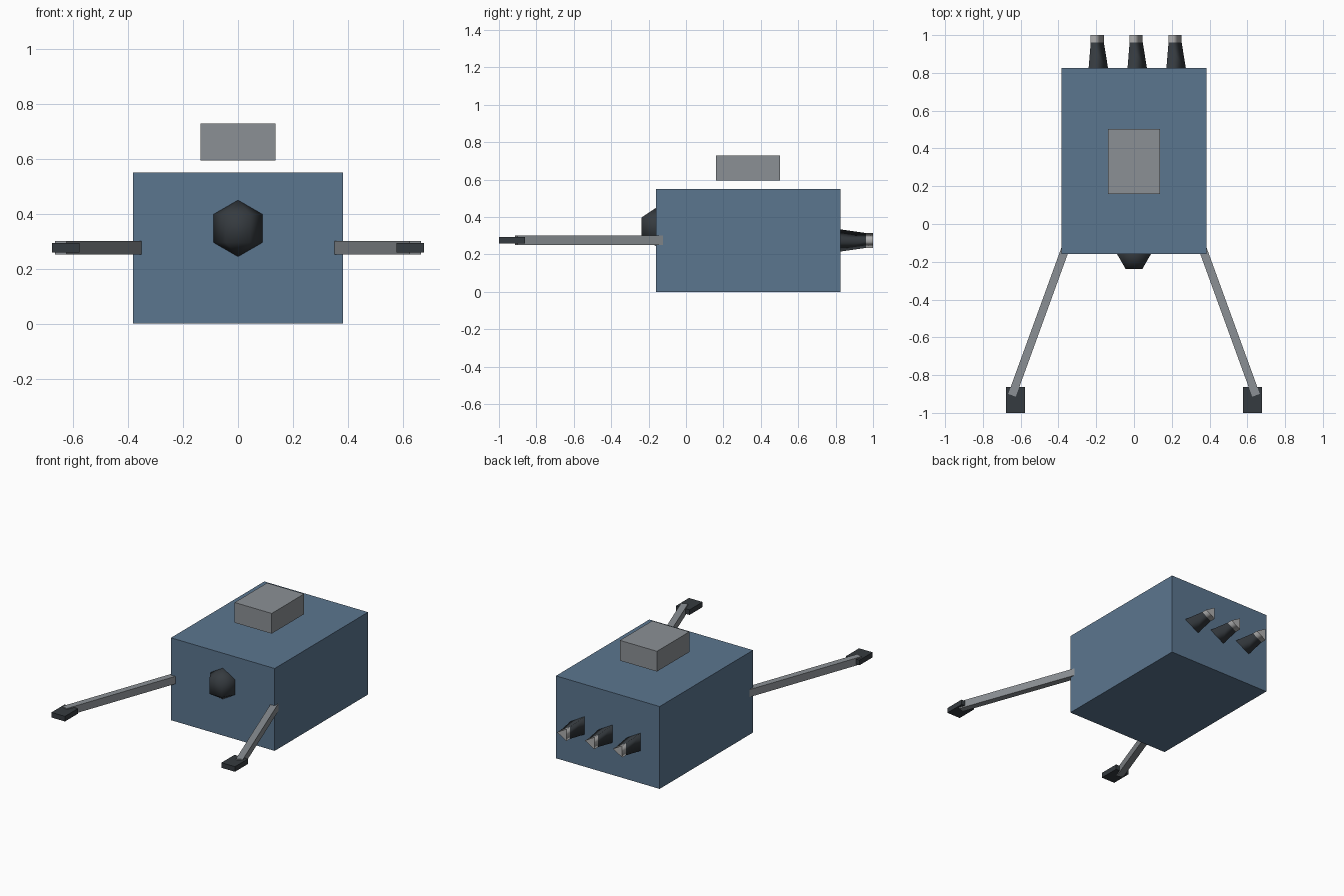
import bpy, bmesh, math
from mathutils import Matrix

cube = bpy.data.objects.get("Cube")
if cube:
    bpy.data.objects.remove(cube, do_unlink=True)


def material(name, rgb):
    m = bpy.data.materials.new(name)
    m.use_nodes = True
    m.diffuse_color = (*rgb, 1)
    m.node_tree.nodes["Principled BSDF"].inputs["Base Color"].default_value = (*rgb, 1)
    return m


BLUE = material("steel blue", (0.105, 0.18, 0.275))
GREY = material("mid grey", (0.26, 0.28, 0.30))
DARK = material("charcoal", (0.036, 0.043, 0.05))
LIGHT = material("light metal", (0.42, 0.42, 0.42))


def finish(name, bm, mat):
    bmesh.ops.recalc_face_normals(bm, faces=bm.faces)
    mesh = bpy.data.meshes.new(name)
    bm.to_mesh(mesh)
    bm.free()
    mesh.materials.append(mat)
    ob = bpy.data.objects.new(name, mesh)
    bpy.context.collection.objects.link(ob)
    return ob


def box(name, mat, size, centre, turn=0):
    bm = bmesh.new()
    bmesh.ops.create_cube(bm, size=1)
    bmesh.ops.scale(bm, vec=size, verts=bm.verts)
    ob = finish(name, bm, mat)
    ob.location = centre
    ob.rotation_euler.z = turn
    return ob


def prism(name, mat, r_front, r_back, y_front, y_back, x, z):
    """Three-sided tapered barrel along y, with one corner towards +x."""
    bm = bmesh.new()
    rings = []
    for y, r in ((y_front, r_front), (y_back, r_back)):
        rings.append([bm.verts.new((x + r * math.cos(a), y, z + r * math.sin(a)))
                      for a in (math.tau * i / 3 for i in range(3))])
    front, back = rings
    for i in range(3):
        j = (i + 1) % 3
        bm.faces.new((front[i], front[j], back[j], back[i])).smooth = True
    for ring in rings:
        bm.faces.new(ring)
    for e in bm.edges:
        e.smooth = all(f.smooth for f in e.link_faces)
    return finish(name, bm, mat)


# Main hull and the block hovering above it
box("hull", BLUE, (0.766, 0.985, 0.55), (0, 0.3325, 0.275))
box("top_block", GREY, (0.274, 0.342, 0.135), (0, 0.331, 0.662))

# Faceted, smooth-shaded nose with a flat side to the front
bm = bmesh.new()
R = 0.103
rings = []
for lat in (-30, 30):
    a = math.radians(lat)
    rings.append([bm.verts.new((R * math.cos(a) * math.cos(t), R * math.cos(a) * math.sin(t),
                                R * math.sin(a)))
                  for t in (math.tau * i / 6 for i in range(6))])
bottom, top = (bm.verts.new((0, 0, s * R)) for s in (-1, 1))
for i in range(6):
    j = (i + 1) % 6
    bm.faces.new((rings[0][i], rings[0][j], rings[1][j], rings[1][i]))
    bm.faces.new((rings[0][j], rings[0][i], bottom))
    bm.faces.new((rings[1][i], rings[1][j], top))
for f in bm.faces:
    f.smooth = True
bmesh.ops.transform(bm, matrix=Matrix.Translation((0, -0.16, 0.347)), verts=bm.verts)
finish("nose_sensor", bm, DARK)

# Arms splayed forward, each with a foot pad
for side, s in (("left", 1), ("right", -1)):
    box(side + "_arm", GREY, (0.043, 0.83, 0.05), (s * 0.504, -0.517, 0.276),
        s * math.radians(20))
    box(side + "_foot", DARK, (0.1, 0.138, 0.034), (s * 0.628, -0.931, 0.277))

# Three rear nozzles with metal tips
for label, s in (("left", 1), ("middle", 0), ("right", -1)):
    x = s * 0.206
    prism(label + "_nozzle", DARK, 0.072, 0.046, 0.805, 0.962, x, 0.275)
    prism(label + "_nozzle_tip", LIGHT, 0.046, 0.046, 0.962, 1.0, x, 0.275)
